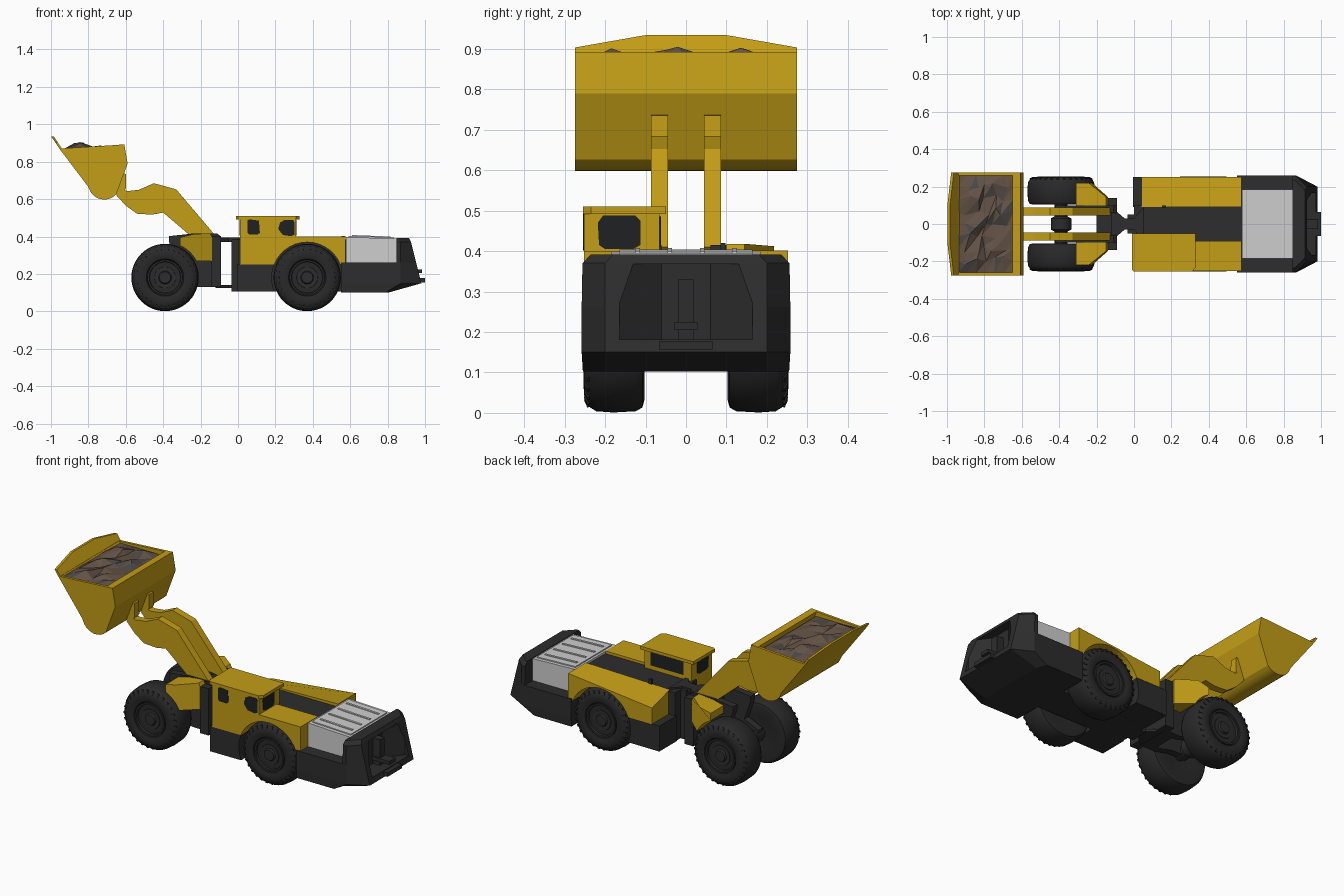
import bpy, bmesh, math, random
from mathutils import Vector

if "Cube" in bpy.data.objects:
    bpy.data.objects.remove(bpy.data.objects["Cube"])

random.seed(4)


def material(name, rgb):
    m = bpy.data.materials.new(name)
    m.diffuse_color = (*rgb, 1)
    m.use_nodes = True
    m.node_tree.nodes["Principled BSDF"].inputs["Base Color"].default_value = m.diffuse_color
    return m


YELLOW = material("yellow paint", (0.55, 0.34, 0.008))
DARK = material("dark frame", (0.026, 0.026, 0.027))
TYRE = material("tyre rubber", (0.022, 0.022, 0.022))
GREY = material("light grey hood", (0.62, 0.62, 0.62))
GLASS = material("dark glass", (0.014, 0.015, 0.017))
ROCK = material("brown rock", (0.125, 0.085, 0.062))
ROCK2 = material("grey rock", (0.07, 0.065, 0.06))


def finish(name, bm, mat, smooth=None):
    bmesh.ops.recalc_face_normals(bm, faces=bm.faces)
    me = bpy.data.meshes.new(name)
    bm.to_mesh(me)
    bm.free()
    ob = bpy.data.objects.new(name, me)
    bpy.context.collection.objects.link(ob)
    me.materials.append(mat)
    if smooth:
        bpy.ops.object.select_all(action='DESELECT')
        ob.select_set(True)
        bpy.context.view_layer.objects.active = ob
        bpy.ops.object.shade_smooth_by_angle(angle=math.radians(smooth))
    return ob


def loft(name, sections, mat, smooth=None, cap=True, closed=False):
    """Bridge rings that all have the same number of points."""
    bm = bmesh.new()
    rings = [[bm.verts.new(p) for p in s] for s in sections]
    n = len(rings[0])
    pairs = list(zip(rings, rings[1:])) + ([(rings[-1], rings[0])] if closed else [])
    for a, b in pairs:
        for i in range(n):
            bm.faces.new((a[i], a[(i + 1) % n], b[(i + 1) % n], b[i]))
    if cap and not closed:
        bm.faces.new(rings[0])
        bm.faces.new(rings[-1])
    return finish(name, bm, mat, smooth)


def side(name, pts, y0, y1, mat, smooth=None):      # x-z profile across y
    return loft(name, [[(x, y, z) for x, z in pts] for y in (y0, y1)], mat, smooth)


def plan(name, pts, z0, z1, mat):                   # x-y outline up z
    return loft(name, [[(x, y, z) for x, y in pts] for z in (z0, z1)], mat)


def box(name, x0, x1, y0, y1, z0, z1, mat):
    return plan(name, [(x0, y0), (x1, y0), (x1, y1), (x0, y1)], z0, z1, mat)


def arc(cx, cz, r, a0, a1, n):
    return [(cx + r * math.cos(math.radians(a0 + (a1 - a0) * i / n)),
             cz + r * math.sin(math.radians(a0 + (a1 - a0) * i / n))) for i in range(n + 1)]


def lathe_y(name, prof, cx, cz, s, mat, n=48):      # prof: (radius, y)
    rings = [[(cx + r * math.cos(2 * math.pi * i / n), s * y, cz + r * math.sin(2 * math.pi * i / n))
              for i in range(n)] for r, y in prof]
    return loft(name, rings, mat, 35)


# wheels, hubs and axles
for end, cx in (("front", -0.39), ("rear", 0.37)):
    for tag, s in (("left", 1), ("right", -1)):
        lathe_y(f"{end}_{tag}_tyre",
                [(0.09, 0.115), (0.15, 0.103), (0.168, 0.108), (0.177, 0.125), (0.18, 0.18), (0.177, 0.222),
                 (0.165, 0.241), (0.145, 0.251), (0.12, 0.253), (0.1, 0.247), (0.094, 0.235)], cx, 0.181, s, TYRE)
        lathe_y(f"{end}_{tag}_rim",
                [(0.094, 0.12), (0.094, 0.246), (0.085, 0.246), (0.08, 0.225), (0.06, 0.225),
                 (0.056, 0.238), (0.035, 0.238), (0.03, 0.248), (0.012, 0.248)], cx, 0.181, s, DARK, 32)
        # shoulder lugs
        bm = bmesh.new()
        for k in range(30):
            a = 2 * math.pi * k / 30
            u = Vector((math.cos(a), 0, math.sin(a)))
            t = Vector((-u.z, 0, u.x)) * 0.006
            c = Vector((cx, 0, 0.181))
            p = [c + u * r + Vector((0, s * y, 0)) for r, y in
                 ((0.150, 0.252), (0.168, 0.244), (0.166, 0.236), (0.148, 0.244))]
            lo, hi = ([bm.verts.new(q + d) for q in p] for d in (-t, t))
            bm.faces.new(lo)
            bm.faces.new(hi)
            for i in range(4):
                bm.faces.new((lo[i], lo[(i + 1) % 4], hi[(i + 1) % 4], hi[i]))
        finish(f"{end}_{tag}_lugs", bm, TYRE)
    lathe_y(f"{end}_axle", [(0.035, -0.13), (0.035, -0.04), (0.055, -0.03), (0.055, 0.03), (0.035, 0.04), (0.035, 0.13)],
            cx, 0.18, 1, DARK, 16)

# bucket shell, cheeks and lip
outer = [(-0.955, 0.87), (-0.80, 0.665)] + arc(-0.715, 0.685, 0.087, 212, 318, 8) + [(-0.59, 0.79), (-0.608, 0.892)]
inner = [(-0.65, 0.89), (-0.61, 0.79), (-0.66, 0.65), (-0.72, 0.62), (-0.78, 0.665), (-0.94, 0.872)]
side("bucket_shell", outer + inner, -0.27, 0.27, YELLOW, 25)
for tag, s in (("left", 1), ("right", -1)):
    side(f"bucket_cheek_{tag}", outer, s * 0.26, s * 0.275, YELLOW, 25)
lip = [(-0.275, 0), (-0.275, 0.52), (-0.1, 1), (0.1, 1), (0.275, 0.52), (0.275, 0)]
loft("bucket_lip", [[(-0.955 - 0.043 * t + d, y, 0.87 + 0.064 * t) for y, t in lip] for d in (0, 0.014)], YELLOW)

# rock load: jittered heap
bm = bmesh.new()
NX, NY = 7, 9
grid = []
for i in range(NX):
    row = []
    for j in range(NY):
        edge = i in (0, NX - 1) or j in (0, NY - 1)
        x = -0.942 + 0.295 * i / (NX - 1) + (0 if edge else random.uniform(-0.02, 0.02))
        y = -0.262 + 0.524 * j / (NY - 1) + (0 if edge else random.uniform(-0.025, 0.025))
        z = 0.862 if edge else random.uniform(0.862, 0.908 if i < 4 else 0.888)
        row.append(bm.verts.new((x, y, z)))
    grid.append(row)
for i in range(NX - 1):
    for j in range(NY - 1):
        a, b, c, d = grid[i][j], grid[i + 1][j], grid[i + 1][j + 1], grid[i][j + 1]
        for f in (bm.faces.new((a, b, c)), bm.faces.new((a, c, d))):
            f.material_index = 1 if random.random() < 0.12 else 0
load = finish("rock_load", bm, ROCK)
load.data.materials.append(ROCK2)
if load.data.polygons[0].normal.z < 0:
    load.data.flip_normals()

# boom arms, bucket brackets, front frame and fenders
for tag, s in (("left", 1), ("right", -1)):
    side(f"boom_arm_{tag}", [(-0.64, 0.655), (-0.59, 0.643), (-0.53, 0.65), (-0.45, 0.685), (-0.33, 0.652), (-0.125, 0.41),
                             (-0.15, 0.385), (-0.25, 0.40), (-0.40, 0.528), (-0.46, 0.517), (-0.54, 0.522), (-0.60, 0.565),
                             (-0.65, 0.62)], s * 0.045, s * 0.087, YELLOW)
    side(f"bucket_bracket_{tag}", [(-0.66, 0.63), (-0.62, 0.62), (-0.598, 0.66), (-0.60, 0.735), (-0.63, 0.74)],
         s * 0.045, s * 0.087, YELLOW)
    side(f"front_frame_{tag}", [(-0.37, 0.375), (-0.37, 0.402), (-0.25, 0.415), (-0.11, 0.415), (-0.09, 0.40), (-0.09, 0.13),
                                (-0.22, 0.13), (-0.30, 0.15), (-0.42, 0.15), (-0.42, 0.22), (-0.33, 0.26)],
         s * 0.06, s * 0.1, DARK)
    fender = side(f"front_fender_{tag}", [(-0.31, 0.395), (-0.24, 0.412), (-0.15, 0.418), (-0.14, 0.40), (-0.14, 0.27)]
                  + arc(-0.39, 0.18, 0.19, 28, 65, 6), s * 0.1, s * 0.218, YELLOW)
    for v in fender.data.vertices:                  # chamfer toward the hinge
        if abs(v.co.y) > 0.15 and v.co.x > -0.2:
            v.co.y = s * 0.145
    box(f"frame_rear_post_{tag}", -0.145, -0.09, s * 0.06, s * 0.14, 0.13, 0.40, DARK)
box("front_frame_crossplate", -0.2, -0.09, -0.1, 0.1, 0.13, 0.38, DARK)

# articulation hinge
hinge = [(-0.12, -0.09), (-0.05, -0.03), (0.0, -0.03), (0.05, -0.09), (0.05, 0.09), (0.0, 0.03), (-0.05, 0.03), (-0.12, 0.09)]
plan("hinge_upper", hinge, 0.37, 0.395, DARK)
plan("hinge_lower", hinge, 0.125, 0.14, DARK)
box("hinge_mast", -0.035, 0.05, -0.05, 0.05, 0.105, 0.385, DARK)

# rear chassis core and lower side tanks
box("chassis_core", 0.0, 0.6, -0.1, 0.1, 0.105, 0.385, DARK)
for tag, s in (("left", 1), ("right", -1)):
    side(f"lower_tank_{tag}", [(-0.005, 0.105), (-0.005, 0.252), (0.19, 0.252)] + arc(0.37, 0.18, 0.19, 158, 203, 5),
         s * 0.09, s * 0.25, DARK)
    box(f"deck_post_{tag}", 0.15, 0.17, s * 0.085, s * 0.098, 0.38, 0.42, DARK)

# yellow rear body: cab side and fender side
arch = arc(0.37, 0.18, 0.19, 22, 158, 14)
side("right_rear_body", [(0.30, 0.25 + 0.15), (0.575, 0.40), (0.575, 0.251)] + arch[:11], -0.252, -0.09, YELLOW)
side("cab", [(0.01, 0.25), (0.01, 0.495), (0.31, 0.495), (0.31, 0.36)] + arch[9:], -0.252, -0.065, YELLOW)
plan("cab_roof", [(-0.012, -0.245), (0.0, -0.255), (0.31, -0.255), (0.328, -0.235), (0.328, -0.05), (-0.012, -0.05)],
     0.492, 0.51, YELLOW)
left = side("left_rear_body", [(0.04, 0.251), (0.04, 0.39), (0.575, 0.402), (0.575, 0.251)] + arch, 0.09, 0.252, YELLOW)
for v in left.data.vertices:                        # outer front corner slopes down
    if v.co.y > 0.2 and v.co.x < 0.1 and v.co.z > 0.3:
        v.co.z = 0.345

# cab windows
side("side_window_front", [(0.052, 0.42), (0.052, 0.487), (0.06, 0.492), (0.112, 0.485), (0.117, 0.42), (0.105, 0.41), (0.06, 0.412)],
     -0.255, -0.25, GLASS)
side("side_window_rear", [(0.215, 0.44), (0.225, 0.475), (0.25, 0.489), (0.295, 0.489), (0.302, 0.475), (0.302, 0.41), (0.285, 0.402),
                          (0.24, 0.408)], -0.255, -0.25, GLASS)
pane = [(-0.215, 0.415), (-0.218, 0.47), (-0.205, 0.488), (-0.125, 0.488), (-0.113, 0.475), (-0.113, 0.415), (-0.13, 0.405), (-0.2, 0.405)]
for name, x in (("rear_window", 0.309), ("windscreen", 0.007)):
    loft(name, [[(x + d, y, z) for y, z in pane] for d in (0, 0.004)], GLASS)
box("inner_side_window", 0.06, 0.27, -0.067, -0.062, 0.41, 0.485, GLASS)

# light grey engine hood with lid and ribs
side("engine_hood", [(0.577, 0.25), (0.577, 0.398), (0.85, 0.388), (0.85, 0.25)], -0.185, 0.185, GREY)
side("hood_lid", [(0.59, 0.395), (0.59, 0.404), (0.835, 0.395), (0.835, 0.386)], -0.165, 0.165, GREY)
for k in range(4):
    y = -0.12 + 0.08 * k
    side(f"hood_rib_{k}", [(0.61, 0.4), (0.61, 0.408), (0.815, 0.400), (0.815, 0.392)], y - 0.006, y + 0.006, GREY)


# rear counterweight, with recess cut in its back face
def outline(z, x0, a, ya, b, yb):
    return [(x0, ya, z), (a, ya, z), (b, yb, z), (b, -yb, z), (a, -ya, z), (x0, -ya, z)]


lower = loft("counterweight_lower", [outline(0.102, 0.552, 0.79, 0.255, 0.81, 0.2), outline(0.15, 0.552, 0.87, 0.258, 0.98, 0.2),
                                     outline(0.262, 0.552, 0.87, 0.258, 0.952, 0.2)], DARK)
upper = loft("counterweight_upper", [outline(0.262, 0.848, 0.87, 0.258, 0.952, 0.2), outline(0.37, 0.848, 0.868, 0.256, 0.925, 0.2),
                                     outline(0.392, 0.848, 0.86, 0.235, 0.915, 0.18)], DARK)
cutter = plan("recess_cutter", [(0.875, -0.06), (0.95, -0.165), (1.1, -0.165), (1.1, 0.165), (0.95, 0.165), (0.875, 0.06)],
              0.182, 0.368, DARK)
cutter.hide_render = True
cutter.hide_set(True)
for ob in (lower, upper):
    mod = ob.modifiers.new("recess", 'BOOLEAN')
    mod.operation = 'DIFFERENCE'
    mod.object = cutter

# tow hitch
box("hitch_plate", 0.93, 1.0, -0.065, 0.065, 0.155, 0.178, DARK)
box("hitch_upper_jaw", 0.87, 0.985, -0.028, 0.028, 0.205, 0.225, DARK)
box("hitch_post", 0.87, 0.92, -0.02, 0.02, 0.178, 0.33, DARK)
